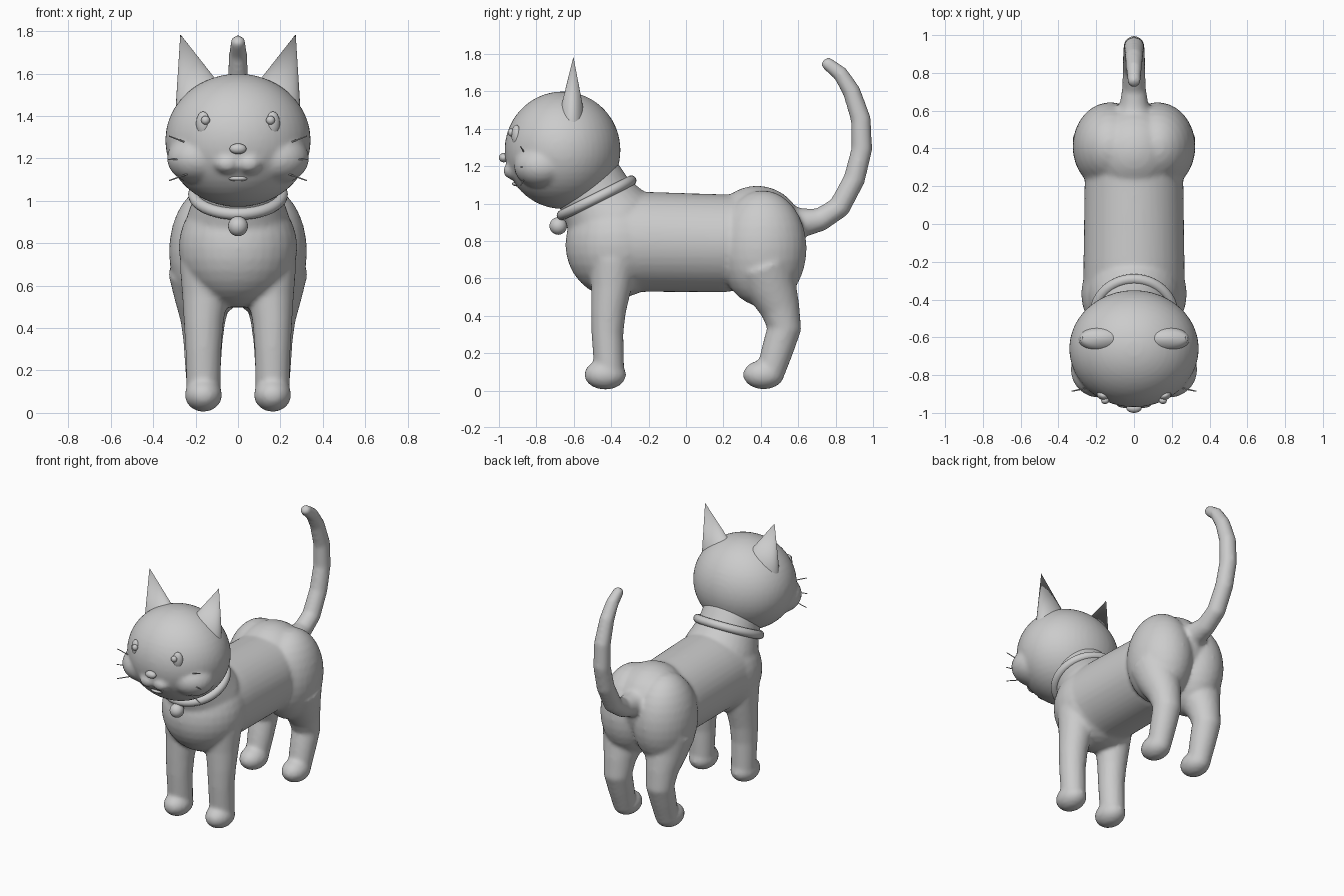
import bpy, bmesh, math
from mathutils import Vector, Matrix

if "Cube" in bpy.data.objects:
    bpy.data.objects.remove(bpy.data.objects["Cube"])

fur = bpy.data.materials.new("soft grey")
fur.diffuse_color = (0.6, 0.6, 0.6, 1)
fur.use_nodes = True
fur.node_tree.nodes["Principled BSDF"].inputs["Base Color"].default_value = fur.diffuse_color


def finish(bm, name, angle=60):
    bmesh.ops.recalc_face_normals(bm, faces=bm.faces)
    me = bpy.data.meshes.new(name)
    bm.to_mesh(me)
    bm.free()
    me.materials.append(fur)
    ob = bpy.data.objects.new(name, me)
    bpy.context.collection.objects.link(ob)
    bpy.ops.object.select_all(action='DESELECT')
    ob.select_set(True)
    bpy.context.view_layer.objects.active = ob
    bpy.ops.object.shade_smooth_by_angle(angle=math.radians(angle))
    return ob


def ball(bm, c, r, turn=0, seg=32):
    m = Matrix.Translation(c) @ Matrix.Rotation(turn, 4, 'Z') @ Matrix.Diagonal((*r, 1))
    bmesh.ops.create_uvsphere(bm, u_segments=seg, v_segments=seg // 2, radius=1, matrix=m)


def tube(bm, pts, n=24):
    """Loft through (x, y, z, radius) points lying in a plane of constant x."""
    rings = []
    for i, p in enumerate(pts):
        a, b = pts[max(i - 1, 0)], pts[min(i + 1, len(pts) - 1)]
        t = (Vector(b[:3]) - Vector(a[:3])).normalized()
        side = Vector((1, 0, 0))
        up = t.cross(side).normalized()
        rings.append([bm.verts.new(Vector(p[:3]) + p[3] * (side * math.cos(k * math.tau / n)
                      + up * math.sin(k * math.tau / n))) for k in range(n)])
    for r, s in zip(rings, rings[1:]):
        for k in range(n):
            bm.faces.new((r[k], r[(k + 1) % n], s[(k + 1) % n], s[k]))
    bm.faces.new(rings[0][::-1])
    bm.faces.new(rings[-1])


def fuse(ob, steps=5):
    """Blend overlapping volumes into a single smooth skin."""
    rm = ob.modifiers.new("blend", 'REMESH')
    rm.mode = 'VOXEL'
    rm.voxel_size = 0.014
    rm.use_smooth_shade = True
    sm = ob.modifiers.new("soften", 'SMOOTH')
    sm.factor = 0.5
    sm.iterations = steps


# Body: torso, chest, neck, haunches, legs and tail
bm = bmesh.new()
tube(bm, [(0, -0.42, 0.79, 0.27), (0, -0.2, 0.795, 0.267), (0, 0.2, 0.787, 0.262), (0, 0.36, 0.8, 0.25)], 40)
ball(bm, (0, -0.37, 0.78), (0.28, 0.275, 0.285))
tube(bm, [(0, -0.33, 0.8, 0.26), (0, -0.41, 0.92, 0.24), (0, -0.48, 1.03, 0.2), (0, -0.56, 1.17, 0.19)], 32)
ball(bm, (0, 0.38, 0.84), (0.24, 0.25, 0.255))
for s in (-1, 1):
    ball(bm, (s * 0.125, 0.41, 0.76), (0.2, 0.235, 0.31))
    tube(bm, [(s * 0.16, 0.42, 0.66, 0.17), (s * 0.165, 0.46, 0.54, 0.135), (s * 0.165, 0.505, 0.43, 0.105),
              (s * 0.165, 0.525, 0.33, 0.092), (s * 0.165, 0.49, 0.22, 0.085), (s * 0.165, 0.45, 0.09, 0.075)])
    ball(bm, (s * 0.165, 0.415, 0.085), (0.086, 0.11, 0.078))
    tube(bm, [(s * 0.145, -0.39, 0.7, 0.13), (s * 0.155, -0.4, 0.55, 0.108), (s * 0.162, -0.415, 0.42, 0.093),
              (s * 0.163, -0.42, 0.3, 0.085), (s * 0.163, -0.41, 0.09, 0.08)])
    ball(bm, (s * 0.163, -0.432, 0.085), (0.088, 0.112, 0.08))
tube(bm, [(0, 0.56, 0.89, 0.1), (0, 0.64, 0.9, 0.075), (0, 0.72, 0.915, 0.063), (0, 0.82, 0.98, 0.06),
          (0, 0.9, 1.13, 0.058), (0, 0.94, 1.29, 0.056), (0, 0.935, 1.45, 0.054), (0, 0.885, 1.6, 0.048),
          (0, 0.825, 1.695, 0.042), (0, 0.76, 1.745, 0.036)])
ball(bm, (0, 0.76, 1.745), (0.036, 0.036, 0.036))
fuse(finish(bm, "body"))

# Head: skull, jaw, cheeks and muzzle
bm = bmesh.new()
ball(bm, (0, -0.66, 1.285), (0.343, 0.31, 0.314), seg=48)
ball(bm, (0, -0.68, 1.2), (0.24, 0.26, 0.195))
for s in (-1, 1):
    ball(bm, (s * 0.185, -0.77, 1.2), (0.15, 0.15, 0.12))
    ball(bm, (s * 0.05, -0.91, 1.175), (0.065, 0.068, 0.05))
fuse(finish(bm, "head"), 4)

# Ears: leaning flattened cones
for s, side in ((-1, "left"), (1, "right")):
    bm = bmesh.new()
    tip = bm.verts.new((s * 0.272, -0.602, 1.785))
    ring = [bm.verts.new((s * 0.14 + 0.155 * math.cos(a), -0.612 + 0.08 * math.sin(a), 1.42))
            for a in (k * math.tau / 32 for k in range(32))]
    for k in range(32):
        bm.faces.new((ring[k], ring[(k + 1) % 32], tip))
    bm.faces.new(ring[::-1])
    finish(bm, side + "_ear")

    # Eye and pupil
    bm = bmesh.new()
    ball(bm, (s * 0.165, -0.908, 1.365), (0.034, 0.024, 0.056), turn=s * 0.4, seg=20)
    finish(bm, side + "_eye")
    bm = bmesh.new()
    ball(bm, (s * 0.153, -0.935, 1.38), (0.021, 0.018, 0.021), seg=16)
    finish(bm, side + "_pupil")

    # Whiskers
    bm = bmesh.new()
    for a, b in (((0.22, 1.265), (0.325, 1.305)), ((0.22, 1.195), (0.33, 1.195)),
                 ((0.2, 1.14), (0.325, 1.095))):
        p, q = Vector((s * a[0], -0.86, a[1])), Vector((s * b[0], -0.885, b[1]))
        m = Matrix.Translation((p + q) / 2) @ (q - p).to_track_quat('Z', 'Y').to_matrix().to_4x4()
        bmesh.ops.create_cone(bm, cap_ends=True, segments=6, radius1=0.004, radius2=0.003,
                              depth=(q - p).length, matrix=m)
    finish(bm, side + "_whiskers")

# Nose and mouth
bm = bmesh.new()
ball(bm, (0, -0.975, 1.245), (0.04, 0.025, 0.025), seg=20)
finish(bm, "nose")
bm = bmesh.new()
ball(bm, (0, -0.905, 1.105), (0.045, 0.025, 0.013), seg=20)
finish(bm, "mouth")

# Collar: tilted ring around the neck
bpy.ops.mesh.primitive_torus_add(major_radius=0.207, minor_radius=0.028, major_segments=48, minor_segments=14,
                                 location=(0, -0.478, 1.03), rotation=(math.radians(26.5), 0, 0))
collar = bpy.context.object
collar.name = "collar"
collar.data.materials.append(fur)
bpy.ops.object.shade_smooth()

# Bell
bm = bmesh.new()
ball(bm, (0, -0.683, 0.88), (0.047, 0.047, 0.047), seg=24)
finish(bm, "bell")
